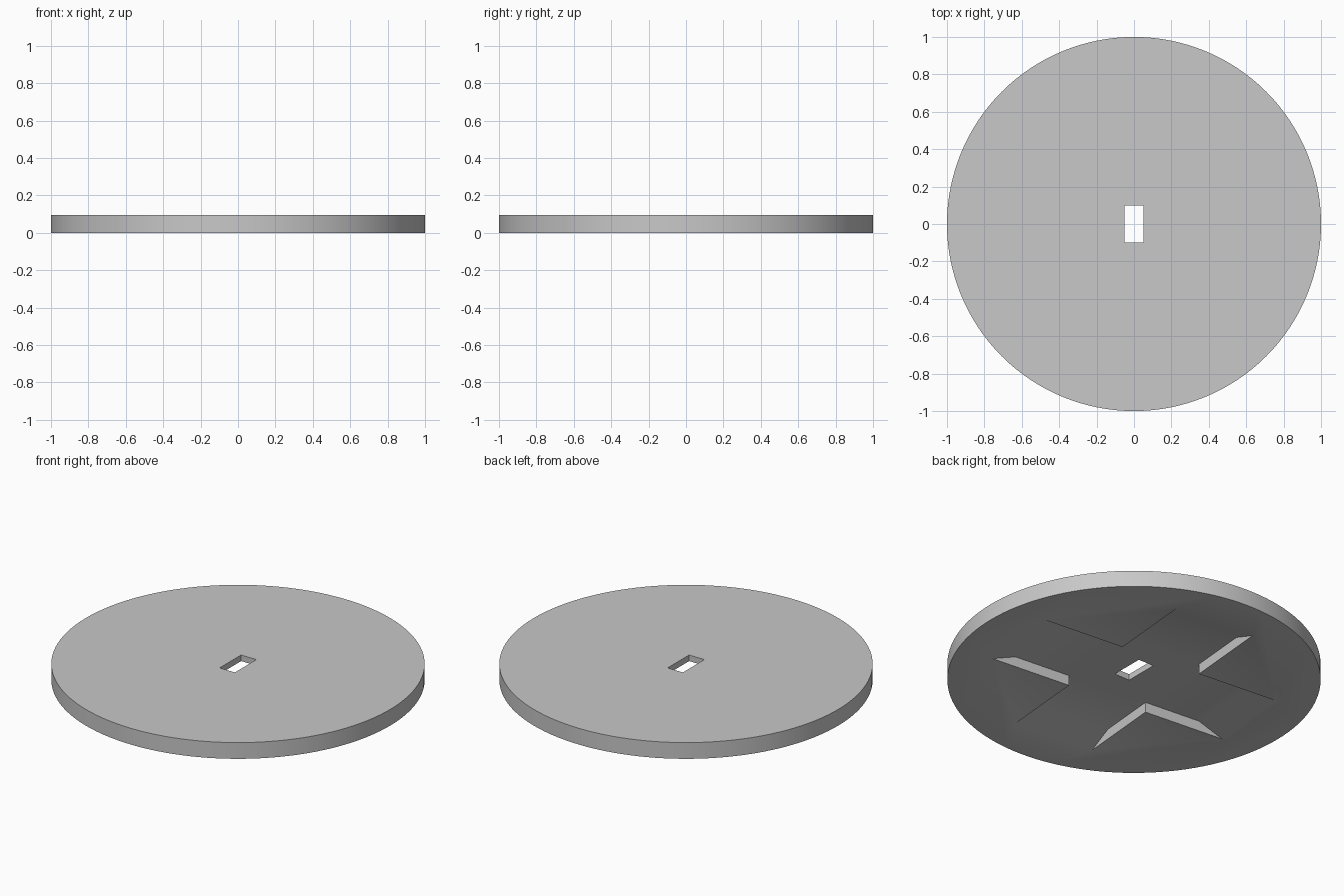
import bpy
import bmesh
from math import radians
from mathutils import Matrix, Vector

RADIUS, HEIGHT = 1.0, 0.096
DEPTH, ARM_HALF = 0.06, 0.25        # recess depth and half width of an arm
ARM_FLAT, ARM_END = 0.6, 0.75       # where the ramp starts and meets the underside
BELOW = 0.03                        # how far cutters reach below the disc
TWIST = radians(-5)

cube = bpy.data.objects.get("Cube")
if cube:
    bpy.data.objects.remove(cube, do_unlink=True)

grey = bpy.data.materials.new("plain grey")
grey.use_nodes = True
colour = (0.58, 0.58, 0.58, 1)
grey.diffuse_color = colour
grey.node_tree.nodes["Principled BSDF"].inputs["Base Color"].default_value = colour


def add_object(name, bm):
    bmesh.ops.recalc_face_normals(bm, faces=bm.faces)
    mesh = bpy.data.meshes.new(name)
    bm.to_mesh(mesh)
    bm.free()
    mesh.materials.append(grey)
    obj = bpy.data.objects.new(name, mesh)
    bpy.context.collection.objects.link(obj)
    return obj


def add_box(bm, half_x, half_y, low, high):
    matrix = (Matrix.Translation((0, 0, (low + high) / 2))
              @ Matrix.Diagonal((2 * half_x, 2 * half_y, high - low, 1)))
    bmesh.ops.create_cube(bm, size=1, matrix=matrix)


# Round disc
bm = bmesh.new()
bmesh.ops.create_cone(bm, cap_ends=True, segments=128, radius1=RADIUS, radius2=RADIUS,
                      depth=HEIGHT, matrix=Matrix.Translation((0, 0, HEIGHT / 2)))
disc = add_object("disc", bm)

# Cross recess cutter: a square core with four arms that ramp out to the underside
bm = bmesh.new()
add_box(bm, ARM_HALF, ARM_HALF, -BELOW, DEPTH)
bm.normal_update()
ramp = (ARM_END - ARM_FLAT) / DEPTH
for face in [f for f in bm.faces if abs(f.normal.z) < 0.5]:
    outward = face.normal.copy()
    arm = bmesh.ops.extrude_discrete_faces(bm, faces=[face])["faces"][0]
    for v in arm.verts:
        reach = ARM_END - ramp * v.co.z
        v.co += outward * (reach - ARM_HALF)
bmesh.ops.rotate(bm, verts=bm.verts, cent=Vector(), matrix=Matrix.Rotation(TWIST, 3, 'Z'))
cross_cutter = add_object("cross_cutter", bm)

# Slot cutter through the middle
bm = bmesh.new()
add_box(bm, 0.05, 0.1, -BELOW, HEIGHT + BELOW)
slot_cutter = add_object("slot_cutter", bm)

# Cut the disc, then remove the cutters
bpy.context.view_layer.objects.active = disc
for cutter in (cross_cutter, slot_cutter):
    cutter.hide_render = True
    mod = disc.modifiers.new(cutter.name, 'BOOLEAN')
    mod.operation = 'DIFFERENCE'
    mod.solver = 'EXACT'
    mod.object = cutter
    bpy.ops.object.modifier_apply(modifier=mod.name)
    bpy.data.objects.remove(cutter, do_unlink=True)

# Smooth rim and ramps, sharp edges elsewhere
bpy.ops.object.select_all(action='DESELECT')
disc.select_set(True)
bpy.ops.object.shade_smooth_by_angle(angle=radians(30))
